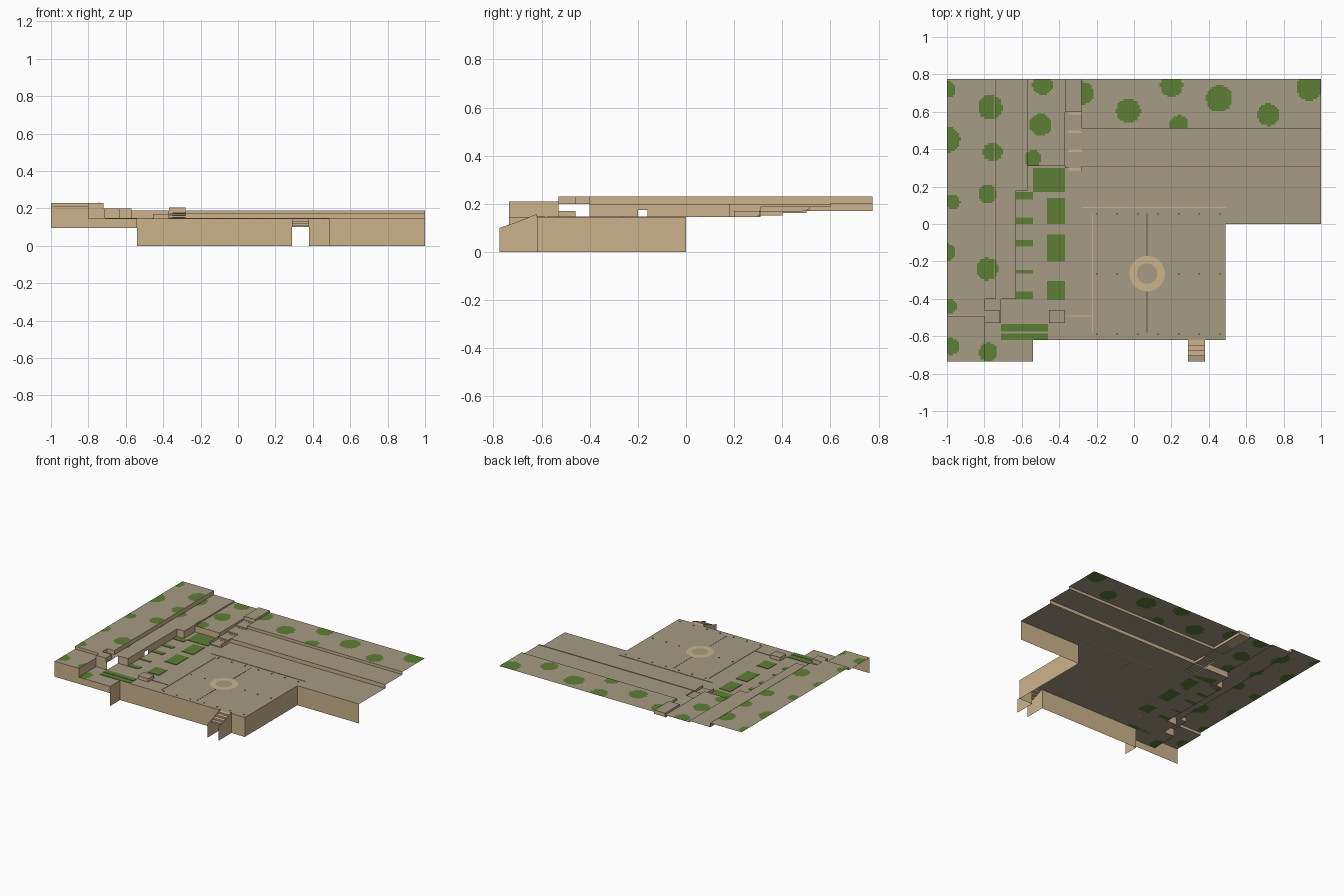
import bpy
import bmesh
import math

default_cube = bpy.data.objects.get("Cube")
if default_cube:
    bpy.data.objects.remove(default_cube, do_unlink=True)


def make_material(name, colour):
    mat = bpy.data.materials.new(name)
    mat.use_nodes = True
    mat.diffuse_color = (*colour, 1)
    mat.node_tree.nodes["Principled BSDF"].inputs["Base Color"].default_value = (*colour, 1)
    return mat


GROUND = make_material("ground_taupe", (.38, .33, .23))
STONE = make_material("sandstone", (.61, .45, .27))
GRASS = make_material("grass_green", (.11, .21, .035))
JOINT = make_material("dark_joint", (.11, .09, .06))

# Levels of the terraces, from the plaza up
PLAZA, MIDDLE, UPPER, WALK, LOW_BANK, HIGH = .145, .17, .19, .2, .21, .23
# Shared boundary lines
WEST, EAST, SOUTH, NORTH = -1, 1, -.62, .775
BANK, TOE, BAY, INNER, CORNER = -.745, -.8, -.71, -.63, -.54
LANE, PATH_W, PATH_E, PLAZA_E = -.57, -.37, -.28, .49
FRONT, GATE, LEDGE, TURN, NICHE = -.735, -.53, -.49, -.4, .18
STEP_A, STEP_B = .31, .51
PIXEL = .0107

# Round lawns: centre x, centre y, radius
TREES = [(-1, .72, .045), (-.77, .625, .065), (-1, .45, .07), (-.755, .385, .05),
         (-.97, .12, .04), (-.785, .16, .05), (-1, -.15, .045), (-.785, -.24, .06),
         (-.99, -.44, .04), (-.98, -.655, .045), (-.78, -.685, .05), (-.5, .53, .06),
         (-.54, .35, .045), (-.49, .745, .055), (-.275, .7, .06), (-.03, .605, .065),
         (.2, .74, .06), (.455, .67, .07), (.72, .585, .06), (.94, .73, .07), (.24, .53, .05)]


def finish(name, bm, *materials):
    mesh = bpy.data.meshes.new(name)
    bm.to_mesh(mesh)
    bm.free()
    for mat in materials:
        mesh.materials.append(mat)
    obj = bpy.data.objects.new(name, mesh)
    bpy.context.collection.objects.link(obj)
    return obj


def quad(name, corners, mat):
    bm = bmesh.new()
    bm.faces.new([bm.verts.new(c) for c in corners])
    return finish(name, bm, mat)


def sheet(name, x0, x1, y0, y1, z, mat=GROUND):
    return quad(name, [(x0, y0, z), (x1, y0, z), (x1, y1, z), (x0, y1, z)], mat)


def wall(name, start, end, low, high):
    (ax, ay), (bx, by) = start, end
    return quad(name, [(ax, ay, low), (bx, by, low), (bx, by, high), (ax, ay, high)], STONE)


def box(name, x0, x1, y0, y1, z0, z1, mat=STONE, top=None):
    bm = bmesh.new()
    bmesh.ops.create_cube(bm, size=1)
    for v in bm.verts:
        v.co.x = x1 if v.co.x > 0 else x0
        v.co.y = y1 if v.co.y > 0 else y0
        v.co.z = z1 if v.co.z > 0 else z0
    bm.normal_update()
    for face in bm.faces:
        face.material_index = int(face.normal.z > .5)
    return finish(name, bm, mat, top or mat)


def planted(name, x0, x1, y0, y1, z):
    """Terrace cut into small squares, with the lawns picked out by distance."""
    bm = bmesh.new()
    nx = max(1, round((x1 - x0) / PIXEL))
    ny = max(1, round((y1 - y0) / PIXEL))
    bmesh.ops.create_grid(bm, x_segments=nx, y_segments=ny, size=.5)
    for v in bm.verts:
        v.co = (x0 + (v.co.x + .5) * (x1 - x0), y0 + (v.co.y + .5) * (y1 - y0), z)
    for face in bm.faces:
        c = face.calc_center_median()
        face.material_index = int(any(math.hypot(c.x - x, c.y - y) < r for x, y, r in TREES))
    return finish(name, bm, GROUND, GRASS)


# Planted terraces
planted("high_bank", WEST, BANK, TURN, NORTH, HIGH)
planted("high_bank_end", WEST, TOE, LEDGE, TURN, HIGH)
planted("low_bank", WEST, TOE, FRONT, LEDGE, LOW_BANK)
planted("forecourt", TOE, CORNER, FRONT, SOUTH, PLAZA)
planted("west_walk", BANK, INNER, TURN, NICHE, WALK)
planted("west_walk_north", BANK, LANE, NICHE, NORTH, WALK)
planted("north_lane", LANE, PATH_W, STEP_A, NORTH, UPPER)
planted("upper_terrace", PATH_E, EAST, STEP_B, NORTH, UPPER)

# Paved floors
sheet("middle_terrace", PATH_E, EAST, STEP_A, STEP_B, MIDDLE)
sheet("lower_terrace", PATH_W, EAST, 0, .2, PLAZA)
sheet("lower_terrace_back", PATH_E, EAST, .2, STEP_A, PLAZA)
sheet("plaza", PATH_W, PLAZA_E, SOUTH, 0, PLAZA)
sheet("garden", INNER, PATH_W, TURN, NICHE, PLAZA)
sheet("garden_niche", LANE, PATH_W, NICHE, STEP_A, PLAZA)
sheet("garden_south", BAY, PATH_W, SOUTH, TURN, PLAZA)
sheet("bay_floor", TOE, BAY, SOUTH, GATE, PLAZA)
sheet("walk_landing", TOE, BAY, GATE, TURN, WALK)

# Outer skirt, with an opening below the front stair
STAIR_W, STAIR_E = .29, .38
outline = [(CORNER, FRONT), (CORNER, SOUTH), (STAIR_W, SOUTH)]
outline_east = [(STAIR_E, SOUTH), (PLAZA_E, SOUTH), (PLAZA_E, 0), (EAST, 0)]
for run in (outline, outline_east):
    for a, b in zip(run, run[1:]):
        wall("skirt", a, b, 0, PLAZA)
wall("front_skirt_west", (WEST, FRONT), (TOE, FRONT), .095, LOW_BANK)
wall("front_skirt", (TOE, FRONT), (CORNER, FRONT), .095, PLAZA)

# Retaining walls between levels
wall("upper_riser", (PATH_E, STEP_B), (EAST, STEP_B), MIDDLE, UPPER)
wall("middle_riser", (PATH_E, STEP_A), (EAST, STEP_A), PLAZA, MIDDLE)
wall("bank_wall", (BANK, TURN), (BANK, NORTH), WALK, HIGH)
wall("bank_return", (TOE, TURN), (BANK, TURN), WALK, HIGH)
wall("bank_end_side", (TOE, LEDGE), (TOE, TURN), WALK, HIGH)
wall("bank_end_wall", (WEST, LEDGE), (TOE, LEDGE), LOW_BANK, HIGH)
wall("low_bank_wall", (TOE, FRONT), (TOE, GATE), PLAZA, LOW_BANK)
wall("landing_wall", (TOE, GATE), (BAY, GATE), PLAZA, WALK)
wall("garden_return", (BAY, TURN), (INNER, TURN), PLAZA, WALK)
wall("garden_wall_south", (INNER, TURN), (INNER, -.2), PLAZA, WALK)
wall("garden_wall_lintel", (INNER, -.2), (INNER, -.16), .175, WALK)
wall("garden_wall_north", (INNER, -.16), (INNER, NICHE), PLAZA, WALK)
wall("niche_return", (INNER, NICHE), (LANE, NICHE), PLAZA, WALK)
wall("niche_side", (LANE, NICHE), (LANE, STEP_A), PLAZA, WALK)
wall("niche_back", (LANE, STEP_A), (PATH_W, STEP_A), PLAZA, UPPER)
wall("lane_wall", (LANE, STEP_A), (LANE, NORTH), UPPER, WALK)

# Stepped path up to the north platform
levels = [PLAZA, .152, .162, MIDDLE, .176]
stops = [.2, .3, .4, .5, .6]
for i in range(1, len(stops)):
    sheet("path_tread", PATH_W, PATH_E, stops[i - 1], stops[i], levels[i])
    wall("path_riser", (PATH_W, stops[i - 1]), (PATH_E, stops[i - 1]), levels[i - 1], levels[i])
    box("path_nosing", PATH_W + .02, PATH_E, stops[i] - .014, stops[i], levels[i], levels[i] + .002)
    for x in (PATH_W, PATH_E):
        wall("path_side", (x, stops[i - 1]), (x, stops[i]), levels[i - 1], max(levels[i], MIDDLE))
for x in (PATH_W, PATH_E):
    wall("path_upper_side", (x, STEP_B), (x, NORTH), MIDDLE, UPPER)
wall("path_west_wall", (PATH_W, STEP_A), (PATH_W, STEP_B), MIDDLE, UPPER)
box("north_platform", PATH_W, PATH_E, stops[-1], NORTH, levels[-1], .204, STONE, GROUND)

# Small garden step blocks
box("bank_steps", TOE, -.72, GATE, -.46, WALK, HIGH, STONE, GROUND)
box("garden_steps", -.455, PATH_W, GATE, -.46, PLAZA, MIDDLE, STONE, GROUND)

# Front stair between two cheek walls
count = 4
run, rise = (SOUTH - FRONT) / count, .045 / count
for i in range(count):
    y, z = SOUTH - i * run, PLAZA - i * rise
    sheet("stair_tread", STAIR_W, STAIR_E, y - run, y, z, STONE if i < count - 1 else GROUND)
    wall("stair_riser", (STAIR_W, y - run), (STAIR_E, y - run), z - rise, z)
for x in (STAIR_W, STAIR_E):
    quad("stair_cheek", [(x, SOUTH, 0), (x, -NORTH, 0), (x, -NORTH, .1),
                         (x, -.715, .12), (x, SOUTH, .158)], STONE)

# Planting beds
T = PLAZA + .003
for y0, y1 in [(.13, .17), (0, .035), (-.12, -.085), (-.265, -.245), (-.4, -.36)]:
    box("narrow_bed", INNER, CORNER, y0, y1, PLAZA, T, GRASS)
for y0, y1 in [(0, .14), (-.2, -.055), (-.405, -.305)]:
    box("wide_bed", -.465, PATH_W, y0, y1, PLAZA, T, GRASS)
box("niche_bed", CORNER, PATH_W, .17, .3, PLAZA, T, GRASS)
for y0, y1 in [(SOUTH, -.585), (-.575, -.535)]:
    box("entrance_bed", BAY, -.46, y0, y1, PLAZA, T, GRASS)

# Stone ring in the middle of the plaza
CX, CY = .07, -.265
bm = bmesh.new()
sides = 24
rings = [[bm.verts.new((CX + r * math.cos(i * math.tau / sides),
                        CY + r * math.sin(i * math.tau / sides), T))
          for i in range(sides)] for r in (.095, .055)]
for i in range(sides):
    j = (i + 1) % sides
    bm.faces.new((rings[0][i], rings[0][j], rings[1][j], rings[1][i]))
finish("plaza_ring", bm, STONE)

# Kerbs and paving joints
K = .004
box("plaza_kerb", -.22 - K, -.22, -.58, .05, PLAZA, T)
box("terrace_kerb", PATH_E, PLAZA_E, .085, .09, PLAZA, T)
box("middle_kerb", PATH_E, EAST, STEP_A - K, STEP_A, PLAZA, MIDDLE + K)
box("bank_kerb", BANK, BANK + K, TURN, NORTH, WALK, HIGH + .001)
box("ledge_kerb", WEST, TOE, LEDGE - K, LEDGE, LOW_BANK, HIGH)
box("garden_kerb", PATH_W, -.22, LEDGE - K, LEDGE, PLAZA, T)
for y0, y1 in [(-.58, CY - .095), (CY + .095, .055)]:
    box("paving_joint", CX - K / 2, CX + K / 2, y0, y1, PLAZA, PLAZA + .001, JOINT)

# Rows of small studs across the plaza
for y in (.055, CY, -.59):
    for i in range(7):
        x = -.2 + i * .11
        if abs(x - CX) > .1 or y != CY:
            box("stud", x - K, x + K, y - K, y + K, PLAZA, T, JOINT)
